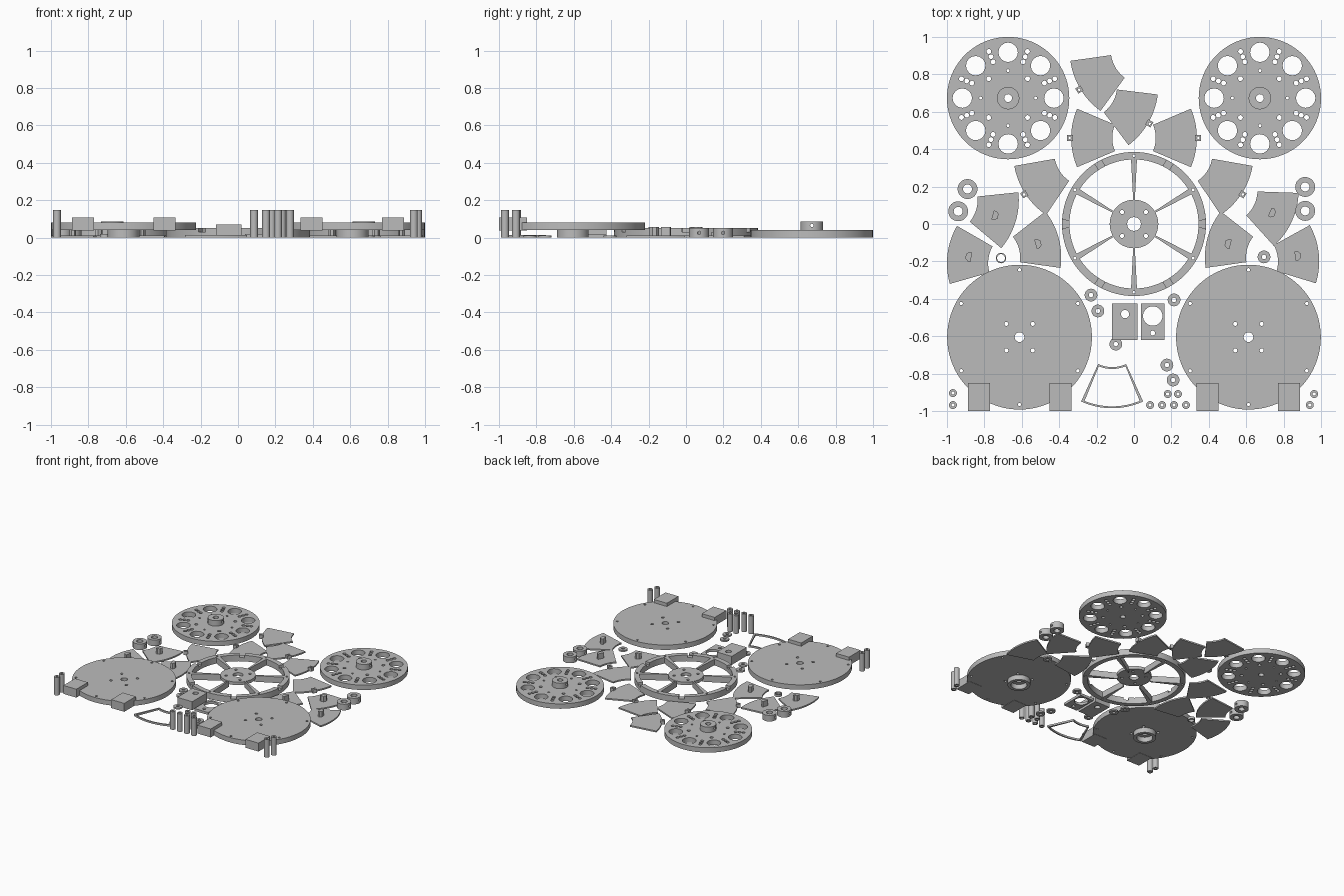
import bpy
import bmesh
from math import sin, cos, asin, pi, radians
from mathutils import Matrix

cube = bpy.data.objects.get("Cube")
if cube:
    bpy.data.objects.remove(cube)

grey = bpy.data.materials.new("light grey plastic")
grey.use_nodes = True
colour = (0.5, 0.5, 0.5, 1)
grey.diffuse_color = colour
grey.node_tree.nodes["Principled BSDF"].inputs["Base Color"].default_value = colour


# Outline helpers
def polar(r, a):
    return r * cos(a), r * sin(a)


def circle(r, x=0, y=0, n=20):
    return [(x + r * cos(2 * pi * i / n), y + r * sin(2 * pi * i / n)) for i in range(n)]


def rect(x0, x1, y0, y1):
    return [(x0, y0), (x1, y0), (x1, y1), (x0, y1)]


def sector(r0, r1, a0, a1, n=14):
    steps = [a0 + (a1 - a0) * i / n for i in range(n + 1)]
    return [polar(r1, a) for a in steps] + [polar(r0, a) for a in reversed(steps)]


def ring_of(r, radius, count, start=0):
    return [circle(radius, *polar(r, start + 2 * pi * i / count), n=16) for i in range(count)]


# Extrude nested outlines into a solid plate; inner outlines become holes
def plate(name, loops, z0, z1, at=(0, 0), turn=0, drill_z=None):
    curve = bpy.data.curves.new(name, "CURVE")
    curve.dimensions, curve.fill_mode = "2D", "BOTH"
    curve.extrude = (z1 - z0) / 2
    for loop in loops:
        spline = curve.splines.new("POLY")
        spline.points.add(len(loop) - 1)
        for p, (x, y) in zip(spline.points, loop):
            p.co = (x, y, 0, 1)
        spline.use_cyclic_u = True
    temp = bpy.data.objects.new("outline", curve)
    mesh = bpy.data.meshes.new_from_object(temp)
    bpy.data.objects.remove(temp)
    bm = bmesh.new()
    bm.from_mesh(mesh)
    bmesh.ops.remove_doubles(bm, verts=bm.verts, dist=1e-5)
    bmesh.ops.recalc_face_normals(bm, faces=bm.faces)
    bmesh.ops.translate(bm, verts=bm.verts, vec=(0, 0, (z0 + z1) / 2))
    bm.to_mesh(mesh)
    bm.free()
    mesh.name = name
    mesh.materials.clear()
    mesh.materials.append(grey)
    obj = bpy.data.objects.new(name, mesh)
    bpy.context.scene.collection.objects.link(obj)
    if drill_z:
        drill(obj, drill_z)
    obj.data.shade_smooth()
    obj.data.set_sharp_from_angle(angle=radians(30))
    obj.location = (*at, 0)
    obj.rotation_euler.z = turn
    return obj


# Sideways set-screw hole
def drill(obj, z):
    bm = bmesh.new()
    place = Matrix.Translation((0, 0, z)) @ Matrix.Rotation(pi / 2, 4, "Y")
    bmesh.ops.create_cone(bm, cap_ends=True, segments=16, radius1=0.009,
                          radius2=0.009, depth=0.3, matrix=place)
    mesh = bpy.data.meshes.new("drill")
    bm.to_mesh(mesh)
    bm.free()
    cutter = bpy.data.objects.new("drill", mesh)
    cutter.hide_render = True
    bpy.context.scene.collection.objects.link(cutter)
    mod = obj.modifiers.new("drill", "BOOLEAN")
    mod.operation, mod.solver, mod.object = "DIFFERENCE", "EXACT", cutter
    bpy.context.view_layer.update()
    graph = bpy.context.evaluated_depsgraph_get()
    cut = bpy.data.meshes.new_from_object(obj.evaluated_get(graph))
    obj.modifiers.clear()
    obj.data = cut
    bpy.data.objects.remove(cutter)


# Perforated wheels, large discs and their mounting blocks
for side, s in (("left", 1), ("right", -1)):
    at = (s * 0.673, 0.673)
    holes = ring_of(0.245, 0.052, 8) + ring_of(0.147, 0.008, 4) + ring_of(0.147, 0.013, 4, pi / 4)
    for r in (0.21, 0.24, 0.27):
        holes += ring_of(r, 0.013, 8, pi / 8)
    plate(side + "_perforated_wheel", [circle(0.327, n=80), circle(0.021)] + holes, 0, 0.04, at)
    plate(side + "_wheel_hub", [circle(0.06, n=40), circle(0.021)], 0.04, 0.085, at, drill_z=0.065)

    at = (s * 0.612, -0.605)
    screws = ring_of(0.36, 0.009, 6, pi / 2) + ring_of(0.1, 0.011, 4, pi / 4)
    plate(side + "_disc", [circle(0.387, n=80), circle(0.026)] + screws, 0.04, 0.08, at)
    plate(side + "_disc_collar", [circle(0.085, n=40), circle(0.06, n=32)], 0, 0.04, at)
    for place, x in (("outer", 0.828), ("inner", 0.393)):
        plate(f"{side}_{place}_block", [rect(-0.059, 0.059, -1, -0.85)], 0.038, 0.107, (s * x, 0))

# Spoked wheel with notched rim
plate("rim_base", [circle(0.385, n=96), circle(0.345, n=96)] + ring_of(0.365, 0.008, 6, pi / 2), 0, 0.03)
for i in range(6):
    a = pi / 2 + i * pi / 3
    half = pi / 6 - 0.055
    plate("rim_segment", [sector(0.345, 0.385, a - half, a + half), circle(0.008, *polar(0.365, a))], 0.03, 0.05)
    plate("spoke", [[(0.12, -0.004), (0.347, -0.016), (0.347, 0.016), (0.12, 0.004)]], 0, 0.05, turn=a)
plate("spoke_hub", [circle(0.13, n=48), circle(0.037)] + ring_of(0.09, 0.011, 4, pi / 4), 0.025, 0.05)

# Wedge panels: arc centre x, y and facing angle
HALF = radians(23)
tabbed = [(0.056, 0.928, 211), (-0.27, 0.741, -30), (0.064, 0.46, 180),
          (-0.064, 0.46, 0), (-0.246, 0.38, 213), (0.24, 0.38, -33)]
posted = [(-1.016, 0.128, -17), (0.48, 0.18, -25), (-0.789, -0.179, 15),
          (0.779, -0.179, 165), (-0.6, -0.21, 173), (0.59, -0.2, 6)]
for x, y, angle in tabbed + posted:
    turn = radians(angle)
    plate("wedge_panel", [sector(0.18, 0.4, -HALF, HALF)], 0, 0.012, (x, y), turn)
    if (x, y, angle) in tabbed:
        plate("wedge_tab", [rect(0.39, 0.422, -0.016, 0.016), circle(0.007, 0.408)], 0, 0.03, (x, y), turn)
    else:
        post = [(0.272, -0.025), (0.288, -0.025), (0.302, -0.012),
                (0.302, 0.012), (0.288, 0.025), (0.272, 0.025)]
        plate("wedge_post", [post], 0.012, 0.057, (x, y), turn)

# Thin wedge frame
edge = asin(0.012 / 0.3)
outer = radians(24.5)
plate("wedge_frame", [sector(0.18, 0.4, -outer, outer), sector(0.19, 0.39, edge - outer, outer - edge)],
      0, 0.015, (-0.117, -0.585), -pi / 2)

# Motor plates
plate("thick_plate", [rect(-0.118, 0.018, -0.62, -0.425), circle(0.022, -0.048, -0.482)], 0, 0.07)
plate("thin_plate", [rect(0.038, 0.162, -0.62, -0.425), circle(0.052, 0.1, -0.492, 32),
                     circle(0.013, 0.1, -0.583)], 0, 0.02)

# Collars, washers, small ring and tall spacers
for at in ((-0.89, 0.187), (-0.94, 0.068), (0.915, 0.198), (0.915, 0.07)):
    plate("shaft_collar", [circle(0.053, n=32), circle(0.024)], 0, 0.05, at, drill_z=0.025)
for at in ((-0.23, -0.38), (-0.193, -0.465), (-0.097, -0.642), (0.214, -0.406),
           (0.176, -0.754), (0.209, -0.834), (0.695, -0.176)):
    plate("washer", [circle(0.034, n=28), circle(0.012)], 0, 0.012, at)
plate("small_ring", [circle(0.028, n=28), circle(0.021)], 0, 0.02, (-0.711, -0.182))
for at in ((-0.968, -0.904), (-0.968, -0.968), (0.963, -0.909), (0.94, -0.968), (0.086, -0.968),
           (0.15, -0.968), (0.214, -0.968), (0.278, -0.968), (0.18, -0.909), (0.235, -0.909)):
    plate("spacer_tube", [circle(0.021, n=24), circle(0.009)], 0, 0.148, at)
